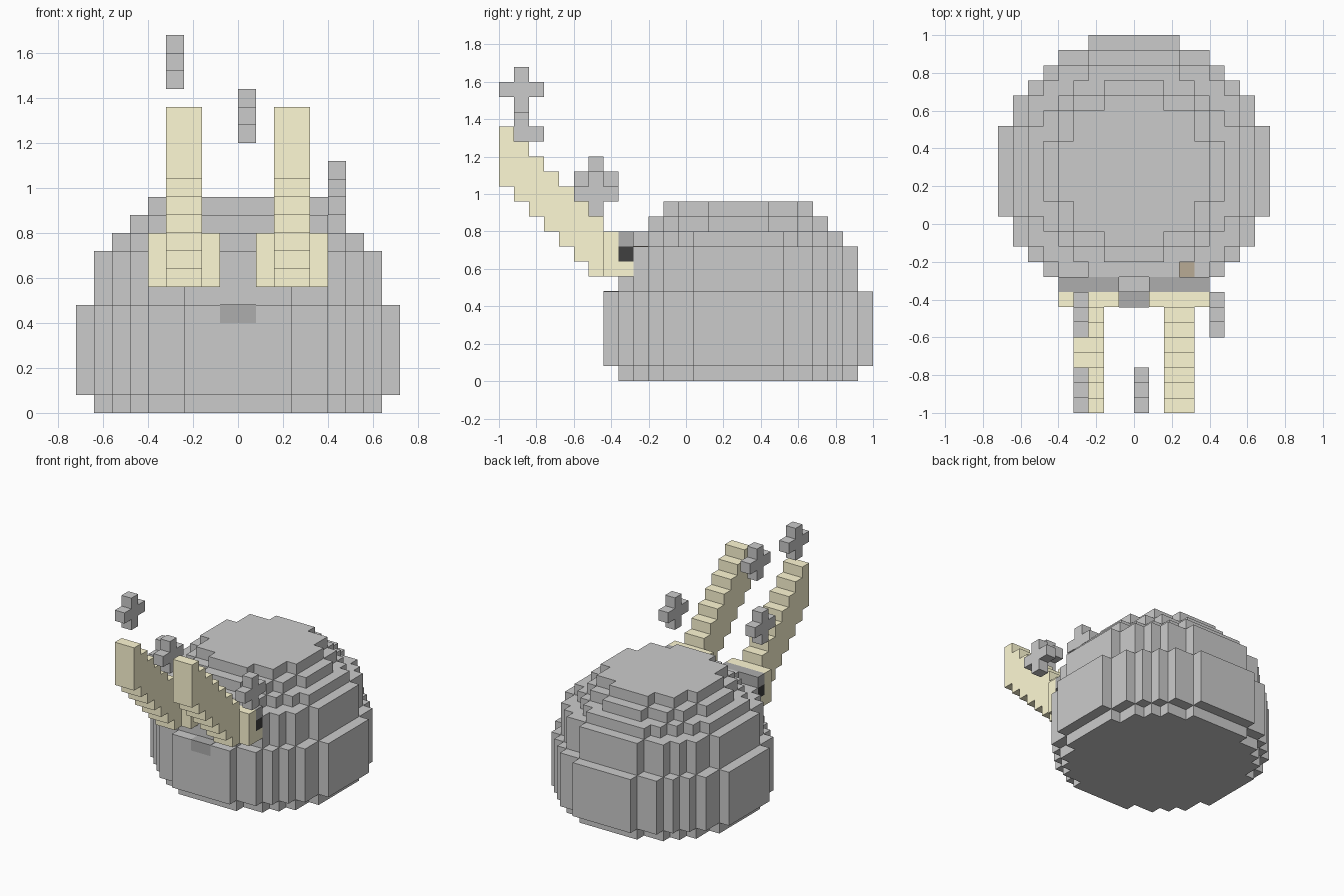
import bpy
import bmesh

if "Cube" in bpy.data.objects:
    bpy.data.objects.remove(bpy.data.objects["Cube"])

U = 0.08          # voxel size
BODY_Y = 0.28     # body centre


def material(name, rgb):
    m = bpy.data.materials.new(name)
    m.diffuse_color = (*rgb, 1)
    m.use_nodes = True
    m.node_tree.nodes["Principled BSDF"].inputs["Base Color"].default_value = m.diffuse_color
    return m


YELLOW = material("yellow", (1.0, 0.95, 0.66))
BLACK = material("black", (0.05, 0.05, 0.05))
CHARCOAL = material("charcoal", (0.42, 0.42, 0.42))
BROWN = material("brown", (0.48, 0.41, 0.3))


def prism(name, outline, axis, lo, hi, mat=None):
    """Extrude a 2D outline along x (outline = y,z) or z (outline = x,y)."""
    bm = bmesh.new()
    place = (lambda a, b: (lo, a, b)) if axis == "x" else (lambda a, b: (a, b, lo))
    face = bm.faces.new([bm.verts.new(place(a, b)) for a, b in outline])
    ext = bmesh.ops.extrude_face_region(bm, geom=[face])
    verts = [v for v in ext["geom"] if isinstance(v, bmesh.types.BMVert)]
    step = (hi - lo, 0, 0) if axis == "x" else (0, 0, hi - lo)
    bmesh.ops.translate(bm, verts=verts, vec=step)
    bmesh.ops.recalc_face_normals(bm, faces=bm.faces)
    mesh = bpy.data.meshes.new(name)
    bm.to_mesh(mesh)
    bm.free()
    obj = bpy.data.objects.new(name, mesh)
    bpy.context.collection.objects.link(obj)
    if mat:
        mesh.materials.append(mat)
    return obj


def box(name, x, y, z, mat=None):
    outline = [(x[0], y[0]), (x[1], y[0]), (x[1], y[1]), (x[0], y[1])]
    return prism(name, outline, "z", z[0], z[1], mat)


def disc_outline(r):
    """Stepped outline of a voxel circle with a radius of r cells."""
    quarter = []
    previous = None
    for j in range(r):
        w = sum((i + .5) ** 2 + (j + .5) ** 2 <= r * r for i in range(r))
        if w != previous:
            if previous is not None:
                quarter.append((previous * U, j * U))
                quarter.append((w * U, j * U))
            previous = w
    quarter.append((previous * U, r * U))
    right = [(x, -y) for x, y in reversed(quarter)] + quarter
    left = [(-x, y) for x, y in reversed(right)]
    return [(x, y + BODY_Y) for x, y in right + left]


# Body: stacked stepped discs
for name, r, z0, z1 in [("body_base", 8, 0, .08), ("body_middle", 9, .08, .48),
                        ("body_shoulder", 8, .48, .72), ("body_upper", 7, .72, .80),
                        ("body_crown", 6, .80, .88), ("body_top", 5, .88, .96)]:
    prism(name, disc_outline(r), "z", z0, z1)

# Mouth and a small coloured cell behind the right eye
box("mouth", (-.08, .08), (-.442, -.36), (.40, .482), CHARCOAL)
box("brown_spot", (.24, .32), (-.28, -.20), (.64, .722), BROWN)

# Stepped light beam profile, seen from the side
lower, upper = [], []
for i in range(7):
    y0, y1 = -.44 - U * i, -.52 - U * i
    lower += [(y0, .56 + U * i), (y1, .56 + U * i)]
    upper += [(y0, .88 + U * i), (y1, .88 + U * i)]
beam = lower + upper[::-1]

# Eyes with beams, one on each side
for side, s in (("left", -1), ("right", 1)):
    wide = sorted((s * .08, s * .40))
    narrow = sorted((s * .16, s * .32))
    lens = [(-.44, .56), (-.28, .56), (-.28, .64), (-.36, .64), (-.36, .80), (-.44, .80)]
    prism(side + "_eye_lens", lens, "x", *wide, YELLOW)
    box(side + "_eye_pupil", wide, (-.36, -.28), (.64, .72), BLACK)
    box(side + "_eye_lid", wide, (-.36, -.28), (.72, .80), CHARCOAL)
    prism(side + "_light_beam", beam, "x", *narrow, YELLOW)

# Floating plus-shaped sparks
plus = [(-1, -3), (1, -3), (1, -1), (3, -1), (3, 1), (1, 1),
        (1, 3), (-1, 3), (-1, 1), (-3, 1), (-3, -1), (-1, -1)]
for n, (x, y, z) in enumerate([(-.32, -.88, 1.56), (0, -.88, 1.32),
                               (-.32, -.48, 1.08), (.40, -.48, 1.00)]):
    outline = [(y + a * U / 2, z + b * U / 2) for a, b in plus]
    prism(f"spark_{n + 1}", outline, "x", x, x + U)
